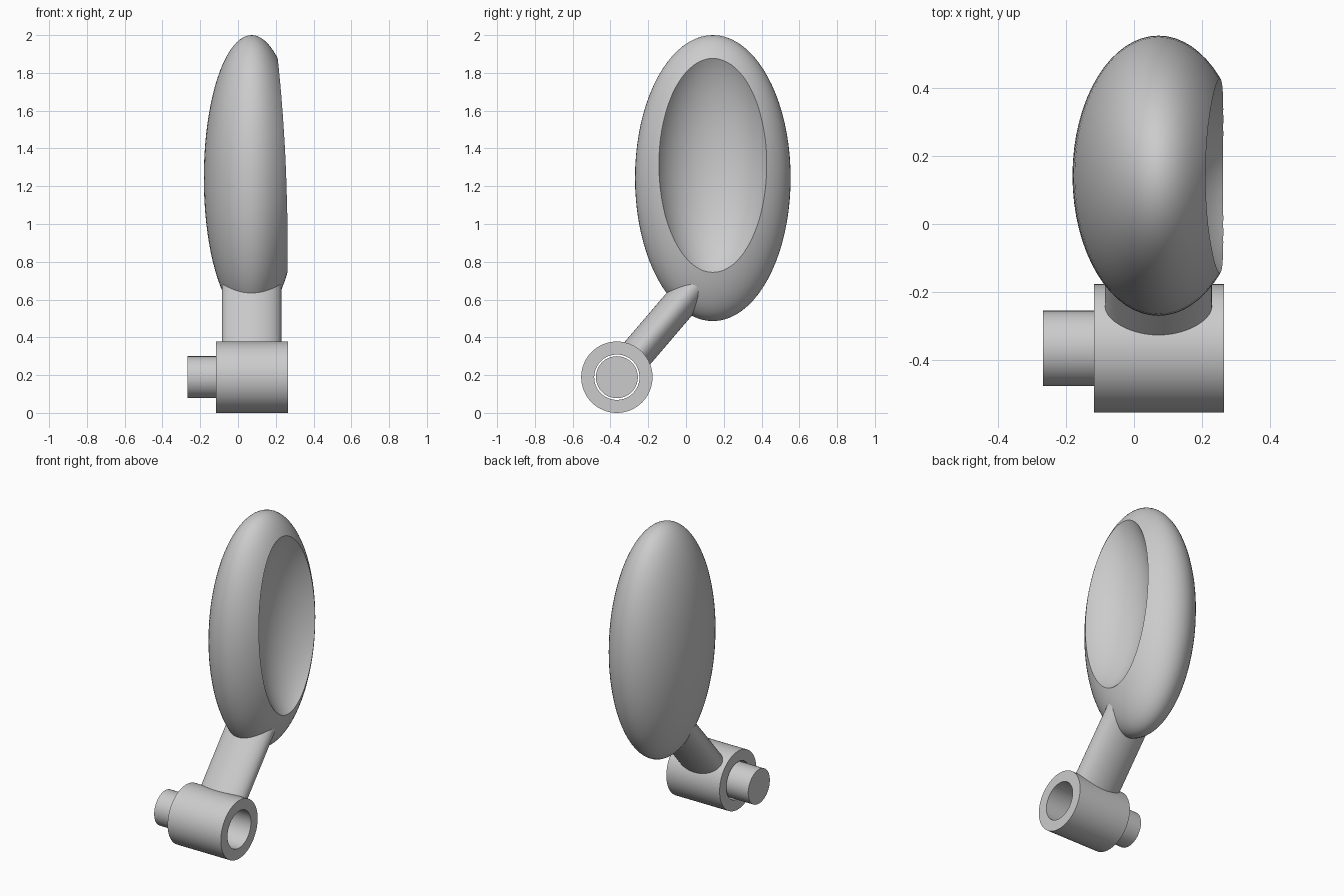
import bpy
from math import radians, atan2
from mathutils import Vector

cube = bpy.data.objects.get("Cube")
if cube:
    bpy.data.objects.remove(cube, do_unlink=True)

grey = bpy.data.materials.new("plain grey")
grey.use_nodes = True
colour = (0.6, 0.6, 0.6, 1)
grey.diffuse_color = colour
grey.node_tree.nodes["Principled BSDF"].inputs["Base Color"].default_value = colour


def finish(obj, name):
    """Name, bake the scale, colour and smooth a part."""
    obj.name = name
    bpy.ops.object.transform_apply(location=False, rotation=False, scale=True)
    obj.data.materials.append(grey)
    bpy.ops.object.shade_smooth_by_angle(angle=radians(35))
    return obj


def ellipsoid(name, centre, radii):
    bpy.ops.mesh.primitive_uv_sphere_add(segments=64, ring_count=40, location=centre)
    obj = bpy.context.object
    obj.scale = radii
    return finish(obj, name)


def rod(name, start, end, half_width, half_depth):
    """Elliptical rod between two points."""
    start, end = Vector(start), Vector(end)
    axis = end - start
    bpy.ops.mesh.primitive_cylinder_add(vertices=64, radius=1, depth=axis.length,
                                        location=(start + end) / 2)
    obj = bpy.context.object
    if abs(axis.x) > 0:
        obj.rotation_euler.y = radians(90)
    else:
        obj.rotation_euler.x = -atan2(axis.y, axis.z)
    obj.scale = (half_width, half_depth, 1)
    return finish(obj, name)


def carve(target, cutter):
    """Subtract the cutter and discard it."""
    mod = target.modifiers.new("carve", "BOOLEAN")
    mod.operation = "DIFFERENCE"
    mod.solver = "EXACT"
    mod.object = cutter
    bpy.ops.object.select_all(action="DESELECT")
    target.select_set(True)
    bpy.context.view_layer.objects.active = target
    bpy.ops.object.modifier_apply(modifier=mod.name)
    bpy.data.objects.remove(cutter, do_unlink=True)
    bpy.ops.object.shade_smooth_by_angle(angle=radians(35))


# Bowl with a shallow dish opening towards +x
bowl = ellipsoid("bowl", (0.072, 0.142, 1.243), (0.253, 0.412, 0.757))
carve(bowl, ellipsoid("bowl_cutter", (0.385, 0.142, 1.343), (0.3, 0.319, 0.657)))

# Pivot barrel with a bore right through it
PY, PZ = -0.366, 0.189
barrel = rod("barrel", (-0.117, PY, PZ), (0.265, PY, PZ), 0.189, 0.189)
carve(barrel, rod("bore_cutter", (-0.3, PY, PZ), (0.4, PY, PZ), 0.12, 0.12))

# Pin seated loosely in the bore
rod("pin", (-0.268, PY, PZ), (-0.08, PY, PZ), 0.111, 0.111)

# Flattened arm rising from the barrel into the bowl
direction = Vector((0, 0.65, 0.76))
pivot = Vector((0.072, PY, PZ))
rod("arm", pivot + direction * 0.14, pivot + direction * 0.74, 0.157, 0.09)
